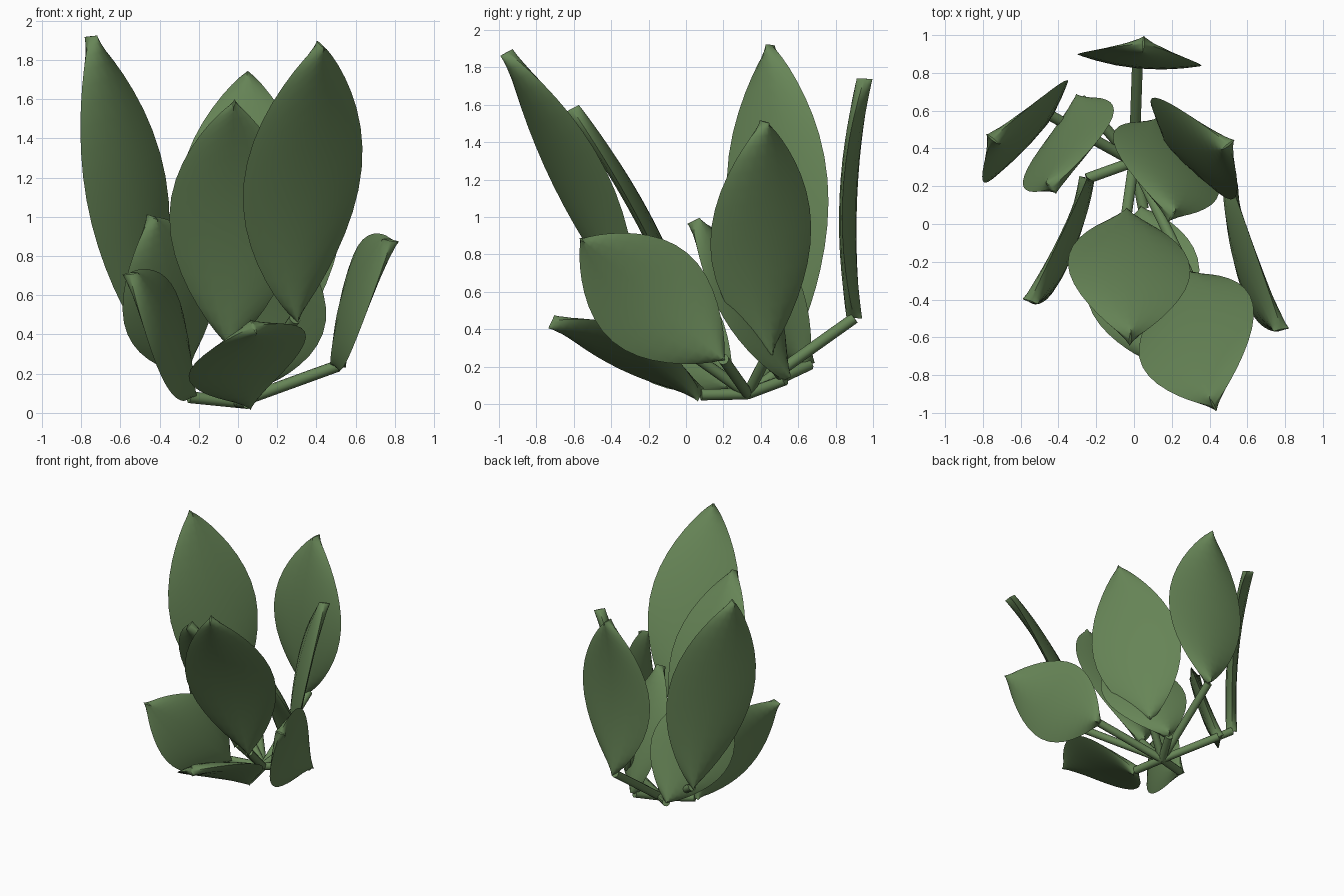
import bpy, bmesh, math
from mathutils import Vector

if "Cube" in bpy.data.objects:
    bpy.data.objects.remove(bpy.data.objects["Cube"])

green = bpy.data.materials.new("leaf_green")
green.diffuse_color = (0.135, 0.235, 0.095, 1)
green.use_nodes = True
green.node_tree.nodes["Principled BSDF"].inputs["Base Color"].default_value = green.diffuse_color

ROOT = Vector((0.0, 0.33, 0.055))
NL, NW = 20, 8          # segments along and across a leaf
THICK = 0.042           # half thickness on the midrib


def finish(bm, name, angle):
    bmesh.ops.recalc_face_normals(bm, faces=bm.faces)
    mesh = bpy.data.meshes.new(name)
    bm.to_mesh(mesh)
    bm.free()
    mesh.materials.append(green)
    ob = bpy.data.objects.new(name, mesh)
    bpy.context.collection.objects.link(ob)
    bpy.ops.object.select_all(action='DESELECT')
    ob.select_set(True)
    bpy.context.view_layer.objects.active = ob
    bpy.ops.object.shade_smooth_by_angle(angle=math.radians(angle))
    return ob


def leaf(name, base, tip, across, width, sag):
    """Lens-section blade from base to tip, bowed towards the plant's middle."""
    p, t = Vector(base), Vector(tip)
    a = (t - p).normalized()
    w = Vector(across)
    w = (w - a * w.dot(a)).normalized()
    n = a.cross(w)
    if n.dot(Vector((0, 0.33, 1.2)) - (p + t) / 2) < 0:
        n = -n
    bm = bmesh.new()
    rings = []
    for i in range(NL + 1):
        u = (1 - math.cos(math.pi * i / NL)) / 2
        half = max(width / 2 * math.sin(math.pi * u) ** 0.8, 0.006)
        mid = p.lerp(t, u) + n * (sag * 4 * u * (1 - u))
        ring = []
        for j in range(2 * NW):
            ang = math.pi * j / NW
            s = math.cos(ang)
            h = THICK * (1 - s * s) * (1 if j <= NW else -1)
            ring.append(bm.verts.new(mid + w * (half * s) + n * h))
        rings.append(ring)
    for r0, r1 in zip(rings, rings[1:]):
        for j in range(2 * NW):
            k = (j + 1) % (2 * NW)
            bm.faces.new((r0[j], r0[k], r1[k], r1[j]))
    bm.faces.new(rings[0])
    bm.faces.new(rings[-1])
    finish(bm, name, 40)


def stem(name, end):
    """Thin round stalk from the common root to a leaf base."""
    d = Vector(end) - ROOT
    bm = bmesh.new()
    bmesh.ops.create_cone(bm, cap_ends=True, segments=10, radius1=0.03,
                          radius2=0.03, depth=d.length)
    bm.transform(d.to_track_quat('Z', 'Y').to_matrix().to_4x4())
    bmesh.ops.translate(bm, verts=bm.verts, vec=ROOT + d / 2)
    finish(bm, name, 40)


# name, base, tip, width direction, width, bow
leaves = [
    ("back", (0.02, 0.90, 0.46), (0.05, 0.955, 1.74), (0.65, -0.06, 0), 0.66, 0.06),
    ("tall_left", (-0.47, 0.59, 0.36), (-0.75, 0.45, 1.92), (0.40, 0.53, 0.12), 0.68, 0.05),
    ("tall_front", (0.29, -0.27, 0.48), (0.42, -0.96, 1.88), (0.60, 0.28, 0.08), 0.67, 0.06),
    ("middle", (-0.04, 0.05, 0.34), (-0.02, -0.61, 1.58), (0.65, -0.05, 0), 0.65, 0.06),
    ("low_front", (0.05, 0.08, 0.05), (0.08, -0.72, 0.44), (0.60, 0.11, 0.20), 0.64, 0.05),
    ("low_right", (0.51, 0.20, 0.24), (0.78, -0.56, 0.88), (0.0, 0.40, 0.46), 0.62, 0.06),
    ("low_left", (-0.25, 0.24, 0.08), (-0.55, -0.41, 0.71), (0.08, 0.40, 0.44), 0.58, 0.05),
    ("right", (0.20, 0.44, 0.27), (0.50, 0.42, 1.51), (0.41, -0.55, -0.10), 0.68, 0.05),
    ("inner_right", (0.10, 0.53, 0.13), (0.20, 0.04, 0.98), (0.57, -0.25, -0.20), 0.64, 0.04),
    ("inner_left", (-0.28, 0.66, 0.21), (-0.44, 0.19, 1.00), (0.50, 0.33, 0.31), 0.63, 0.02),
]
for name, base, tip, across, width, sag in leaves:
    leaf(name + "_leaf", base, tip, across, width, sag)
    stem(name + "_stem", base)
